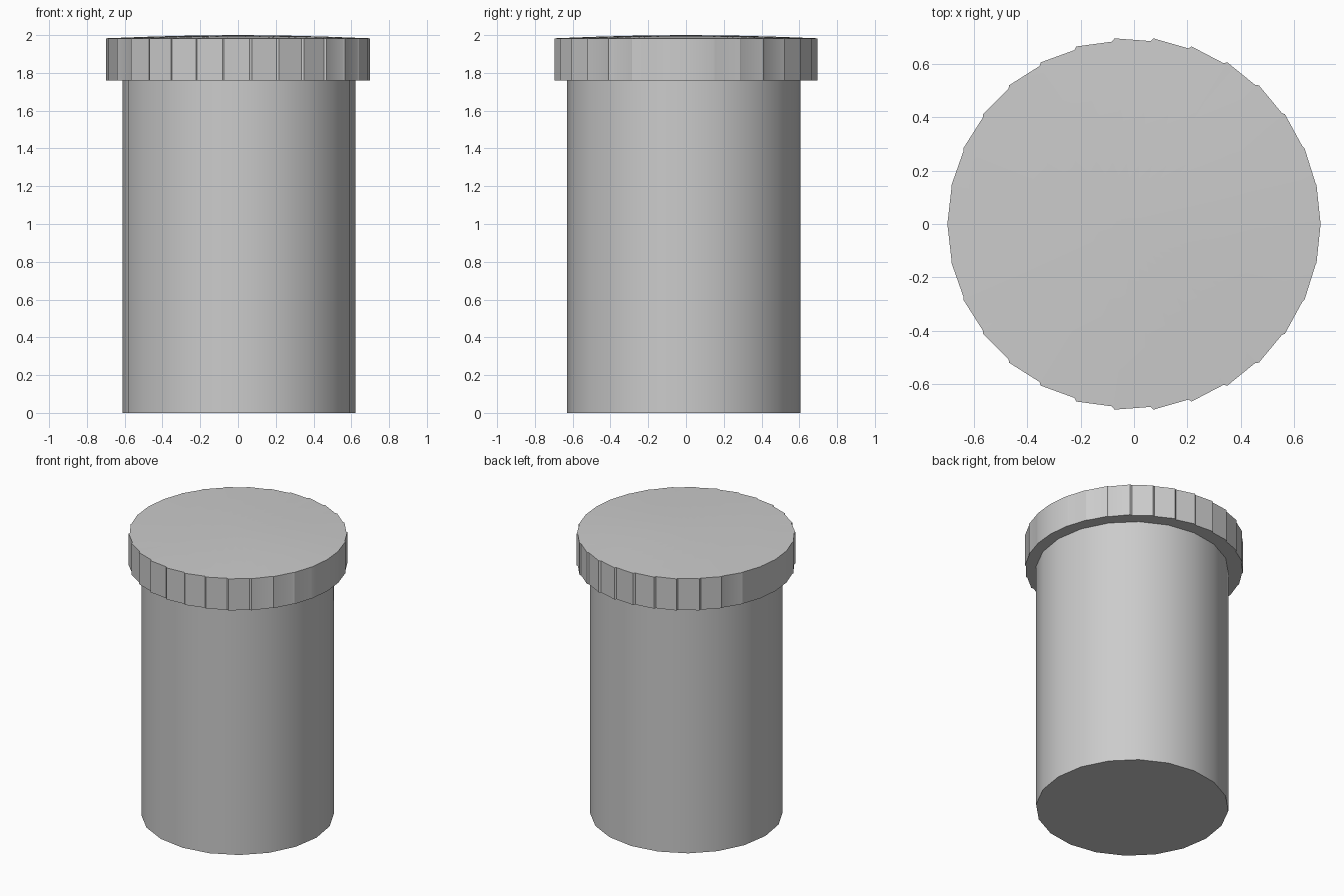
import bpy, bmesh
from math import sin, cos, pi, radians

if "Cube" in bpy.data.objects:
    bpy.data.objects.remove(bpy.data.objects["Cube"])


def loft(name, rings, apex=None):
    """Skin a stack of closed rings; cap the bottom, and the top flat or to an apex."""
    bm = bmesh.new()
    loops = [[bm.verts.new(p) for p in ring] for ring in rings]
    n = len(loops[0])
    for a, b in zip(loops, loops[1:]):
        for i in range(n):
            j = (i + 1) % n
            bm.faces.new((a[i], a[j], b[j], b[i]))
    bm.faces.new(loops[0][::-1])
    if apex:
        tip = bm.verts.new(apex)
        for i in range(n):
            bm.faces.new((loops[-1][i], loops[-1][(i + 1) % n], tip))
    else:
        bm.faces.new(loops[-1])
    bmesh.ops.recalc_face_normals(bm, faces=bm.faces)
    mesh = bpy.data.meshes.new(name)
    bm.to_mesh(mesh)
    bm.free()
    obj = bpy.data.objects.new(name, mesh)
    bpy.context.collection.objects.link(obj)
    bpy.ops.object.select_all(action='DESELECT')
    obj.select_set(True)
    bpy.context.view_layer.objects.active = obj
    bpy.ops.object.shade_smooth_by_angle(angle=radians(30))
    return obj


# Jar body: 20-sided, slightly off the lid's centre
SIDES = 20
body_ring = [(0.005 + 0.617 * cos(2 * pi * k / SIDES),
              -0.012 + 0.617 * sin(2 * pi * k / SIDES)) for k in range(SIDES)]
loft("jar_body", [[(x, y, z) for x, y in body_ring] for z in (0, 1.78)])

# Lid outline: ratchet-like steps, deepest at front and back, none at the sides
R, TEETH = 0.70, 30
half = [(R, 0.0)]
for k in range(1, TEETH // 2):
    a = 2 * pi * k / TEETH
    low = R * (1 - 0.016 * sin(a))
    b = a + 0.015
    half += [(R * cos(a), R * sin(a)), (low * cos(b), low * sin(b))]
half.append((-R, 0.0))
outline = half + [(x, -y) for x, y in half[-2:0:-1]]

# Lid with a very shallow domed top
profile = [(1.0, 1.76), (1.0, 1.983), (0.66, 1.992), (0.33, 1.998)]
loft("screw_lid", [[(x * s, y * s, z) for x, y in outline] for s, z in profile],
     apex=(0, 0, 2.0))
